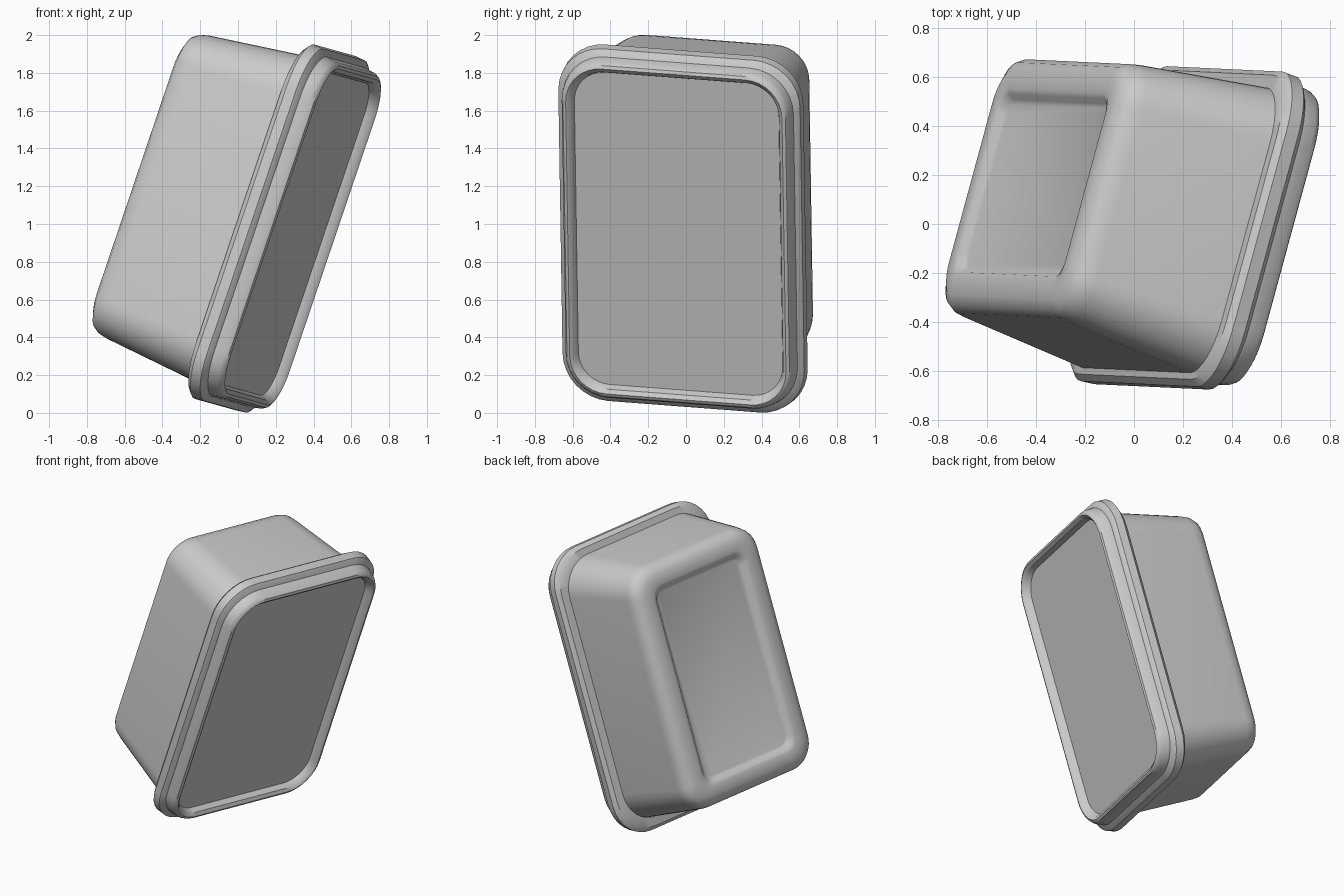
import bpy, bmesh, math
from mathutils import Vector, Matrix

if "Cube" in bpy.data.objects:
    bpy.data.objects.remove(bpy.data.objects["Cube"])

# Tilted frame of the tub: short axis, long axis, lid normal
long_ax = Vector((0.32, -0.015, 0.947)).normalized()
short_ax = Vector((0.26, 0.96, -0.075))
short_ax = (short_ax - long_ax * short_ax.dot(long_ax)).normalized()
normal = short_ax.cross(long_ax)
frame = Matrix((short_ax, long_ax, normal)).transposed().to_4x4()


def ring(bm, cx, cy, hx, hy, r, z, n=8):
    """Rounded rectangle loop of vertices."""
    vs = []
    for k, (sx, sy) in enumerate(((1, 1), (-1, 1), (-1, -1), (1, -1))):
        for i in range(n + 1):
            a = math.pi / 2 * (k + i / n)
            vs.append(bm.verts.new((cx + sx * (hx - r) + r * math.cos(a),
                                    cy + sy * (hy - r) + r * math.sin(a), z)))
    return vs


def loft(name, cx, cy, sections):
    """Skin rounded rectangles (half width, half length, radius, height); cap the first."""
    bm = bmesh.new()
    rings = [ring(bm, cx, cy, *s) for s in sections]
    for a, b in zip(rings, rings[1:]):
        for i in range(len(a)):
            j = (i + 1) % len(a)
            bm.faces.new((a[i], a[j], b[j], b[i]))
    bm.faces.new(rings[0][::-1])
    bmesh.ops.recalc_face_normals(bm, faces=bm.faces)
    bm.transform(frame)
    me = bpy.data.meshes.new(name)
    bm.to_mesh(me)
    bm.free()
    ob = bpy.data.objects.new(name, me)
    bpy.context.collection.objects.link(ob)
    bpy.ops.object.select_all(action='DESELECT')
    ob.select_set(True)
    bpy.context.view_layer.objects.active = ob
    bpy.ops.object.shade_smooth_by_angle(angle=math.radians(35))
    return ob


# Tapered tub with rounded base edge and shallow recessed base panel
loft("tub_body", -0.044, 1.0, [
    (0.345, 0.645, 0.06, -0.768),
    (0.360, 0.660, 0.07, -0.774),
    (0.378, 0.678, 0.08, -0.795),
    (0.400, 0.700, 0.09, -0.803),
    (0.475, 0.770, 0.14, -0.800),
    (0.515, 0.812, 0.16, -0.780),
    (0.538, 0.836, 0.18, -0.745),
    (0.547, 0.847, 0.19, -0.700),
    (0.608, 0.915, 0.23, -0.12),
])

# Lid with recessed panel, raised rim and stepped skirt closing onto the tub
loft("lid", -0.03, 0.993, [
    (0.562, 0.872, 0.17, -0.016),
    (0.575, 0.886, 0.18, 0.022),
    (0.595, 0.908, 0.20, 0.037),
    (0.612, 0.925, 0.22, 0.030),
    (0.625, 0.938, 0.23, 0.008),
    (0.635, 0.948, 0.24, -0.045),
    (0.655, 0.970, 0.25, -0.058),
    (0.665, 0.984, 0.25, -0.070),
    (0.668, 0.990, 0.25, -0.125),
    (0.645, 0.965, 0.25, -0.152),
    (0.590, 0.905, 0.22, -0.158),
])
